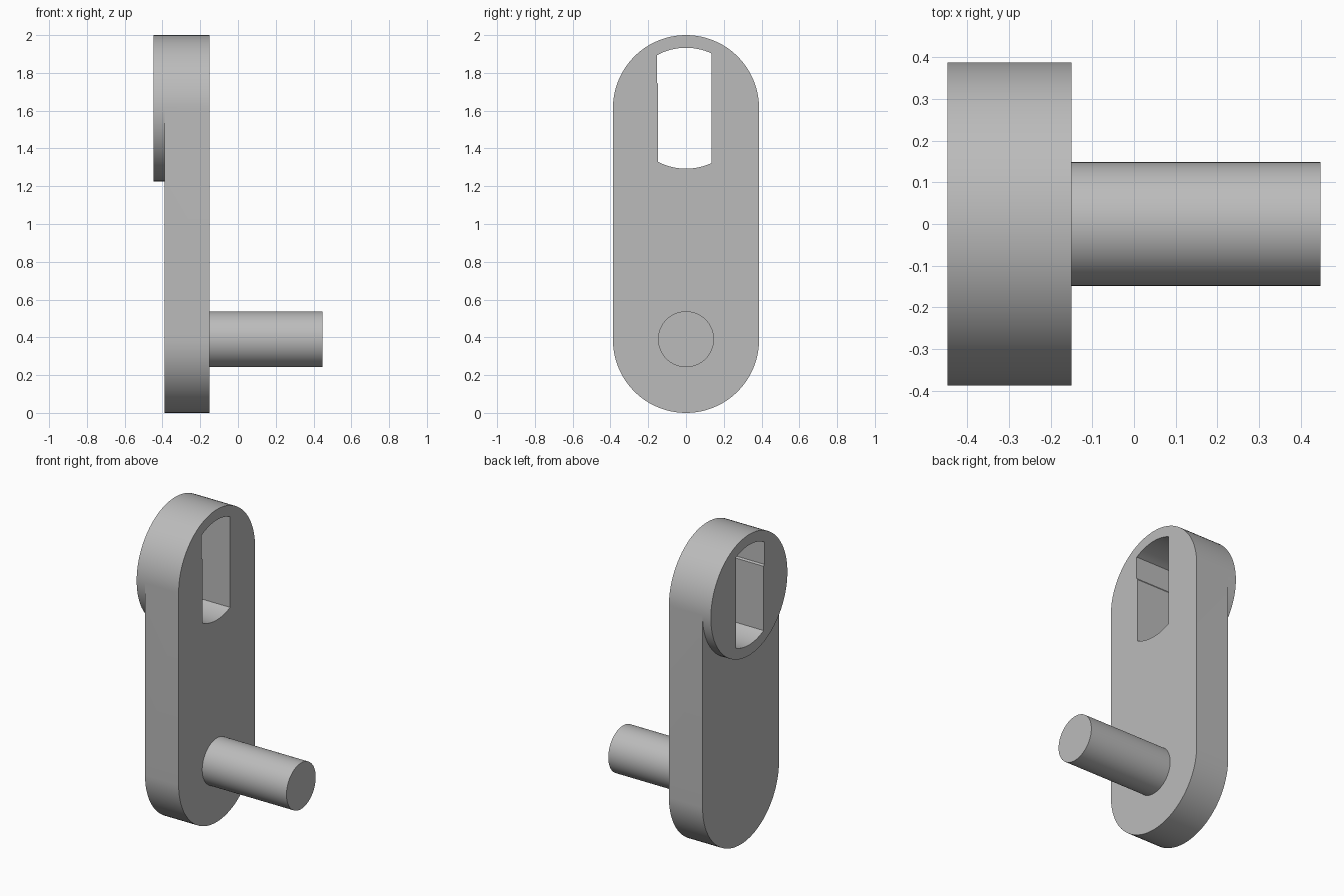
import bpy, bmesh
from math import sin, cos, pi, asin
from mathutils import Vector

cube = bpy.data.objects.get("Cube")
if cube:
    bpy.data.objects.remove(cube, do_unlink=True)

R = 0.387                      # radius of the rounded plate ends and the boss
LOW, HIGH = R, 2 - R           # centre heights of the two ends
BACK, MID, FACE, TIP = -0.447, -0.388, -0.15, 0.447
SEG = 48                       # segments per half circle

grey = bpy.data.materials.new("plain grey")
grey.use_nodes = True
colour = (0.5, 0.5, 0.5, 1)
grey.diffuse_color = colour
grey.node_tree.nodes["Principled BSDF"].inputs["Base Color"].default_value = colour


def arc(z, r, start, end, n=SEG):
    """Points (y, z) on an arc, both ends included."""
    steps = [start + (end - start) * i / n for i in range(n + 1)]
    return [(r * cos(a), z + r * sin(a)) for a in steps]


def extrude(bm, faces, distance):
    """Pull faces along x, leaving no faces inside; return the moved caps."""
    out = bmesh.ops.extrude_face_region(bm, geom=faces)["geom"]
    verts = [g for g in out if isinstance(g, bmesh.types.BMVert)]
    bmesh.ops.translate(bm, verts=verts, vec=Vector((distance, 0, 0)))
    return [g for g in out if isinstance(g, bmesh.types.BMFace)]


def finish(bm, name):
    bmesh.ops.recalc_face_normals(bm, faces=bm.faces)
    mesh = bpy.data.meshes.new(name)
    bm.to_mesh(mesh)
    bm.free()
    mesh.materials.append(grey)
    obj = bpy.data.objects.new(name, mesh)
    bpy.context.collection.objects.link(obj)
    return obj


def prism(name, points, x0, x1):
    bm = bmesh.new()
    face = bm.faces.new([bm.verts.new((x0, y, z)) for y, z in points])
    caps = extrude(bm, [face], x1 - x0)
    if face.is_valid and face not in caps:
        pass
    else:
        bm.faces.new([bm.verts[i] for i in range(len(points))])
    return finish(bm, name)


def smooth(obj):
    bpy.ops.object.select_all(action="DESELECT")
    obj.select_set(True)
    bpy.context.view_layer.objects.active = obj
    bpy.ops.object.shade_smooth_by_angle(angle=pi / 6)


# Crank arm: rounded plate with a round boss raised from its back
bm = bmesh.new()


def ring(points, x):
    return [bm.verts.new((x, y, z)) for y, z in points]


def bridge(a, b):
    for i in range(len(a) - 1):
        bm.faces.new((a[i], a[i + 1], b[i + 1], b[i]))


top = arc(HIGH, R, 0, pi)
bottom = arc(LOW, R, pi, 2 * pi)
under = arc(HIGH, R, pi, 2 * pi)

front = ring(top + bottom, FACE)
back = ring(top + bottom, MID)
seam = ring(under[1:-1], MID)
boss = ring(top + under[1:-1], BACK)
n = SEG + 1
bm.faces.new(front)
bridge(front + front[:1], back + back[:1])
bridge(boss[:n], back[:n])
lower = [back[n - 1]] + seam + [back[0]]
bridge(boss[n - 1:] + boss[:1], lower)
bm.faces.new(boss)
bridge(lower, back[n:])
arm = finish(bm, "crank_arm")

# Flat-sided slot with curved ends through the boss, with a small step on one side
r, left, left_top, right = 0.32, -0.147, -0.154, 0.134
slot = arc(HIGH, r, pi / 2 - asin(right / r), pi / 2 - asin(left_top / r), 16)
slot += [(left_top, 1.75), (left, 1.74)]
slot += arc(HIGH, r, 1.5 * pi + asin(left / r), 1.5 * pi + asin(right / r), 16)
cutter = prism("slot_cutter", slot, -0.6, 0)
cutter.hide_render = True
cut = arm.modifiers.new("slot", "BOOLEAN")
cut.operation = "DIFFERENCE"
cut.solver = "EXACT"
cut.object = cutter
bpy.context.view_layer.objects.active = arm
bpy.ops.object.modifier_apply(modifier=cut.name)
bpy.data.objects.remove(cutter, do_unlink=True)
smooth(arm)

# Handle pin standing out from the lower end
pin = prism("handle_pin", arc(0.39, 0.148, 0, 2 * pi, 64)[:-1], FACE - 0.02, TIP)
smooth(pin)
